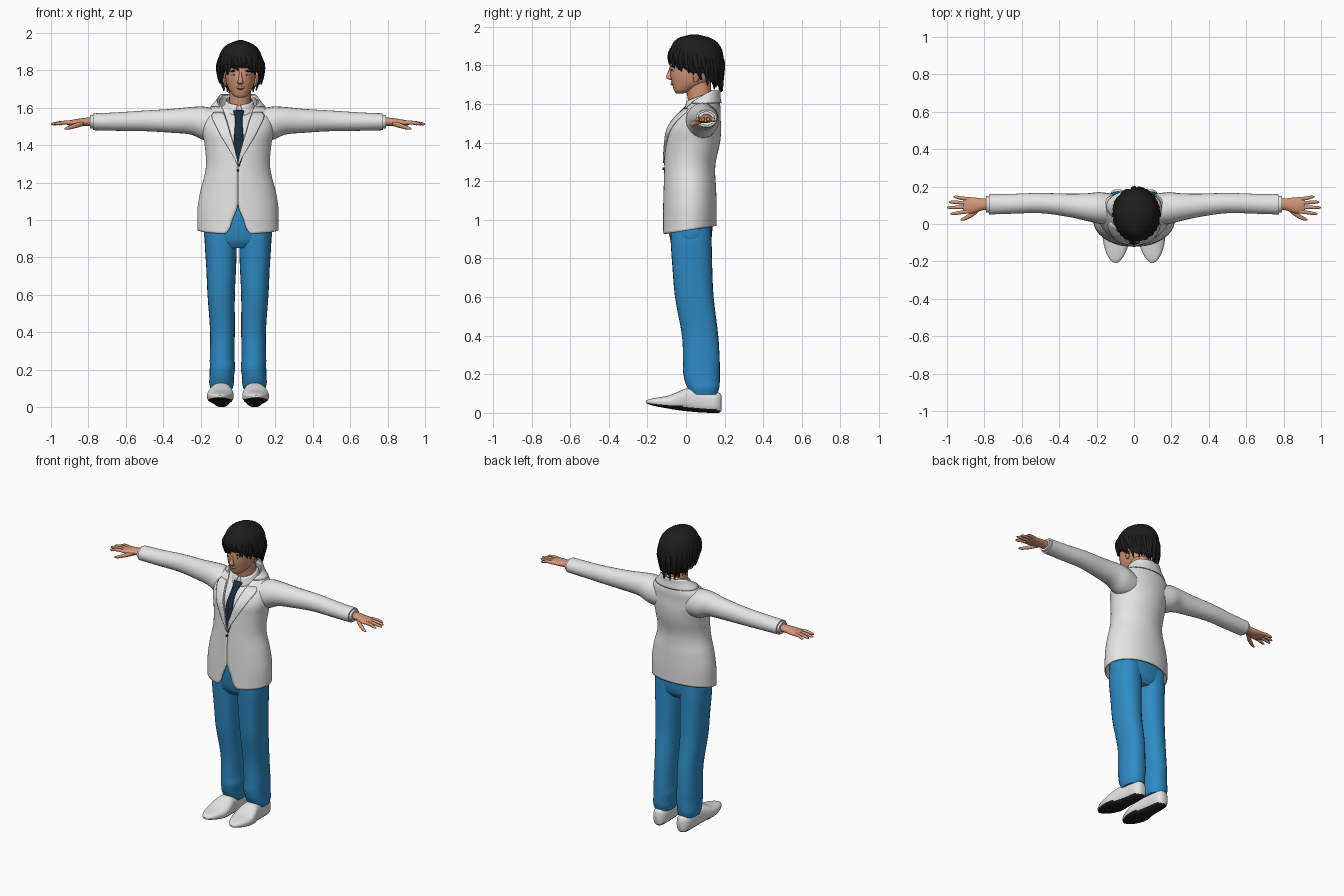
import bpy, bmesh, math, random
from math import sin, cos, pi
random.seed(4)

def material(name, r, g, b):
    m = bpy.data.materials.new(name)
    m.diffuse_color = (r, g, b, 1)
    return m

WHITE = material("white cloth", .78, .78, .78)
BLUE = material("blue cloth", .028, .26, .56)
SKIN = material("skin", .66, .31, .19)
HAIR = material("black hair", .012, .012, .013)
NAVY = material("navy tie", .012, .024, .045)
SOLE = material("black sole", .014, .014, .014)
LIPS = material("lips", .48, .17, .12)
EYE = material("eye white", .7, .68, .66)

def at(keys, t):
    """Smooth interpolation of key tuples by their first value."""
    n = len(keys)
    i = max(0, min(n - 2, sum(k[0] <= t for k in keys) - 1))
    a, b, p, q = keys[i], keys[i + 1], keys[max(i - 1, 0)], keys[min(i + 2, n - 1)]
    h = b[0] - a[0]
    s = (t - a[0]) / h
    out = [t]
    for j in range(1, len(a)):
        m0 = (b[j] - p[j]) / (b[0] - p[0]) * h
        m1 = (q[j] - a[j]) / (q[0] - a[0]) * h
        out.append((2*s**3 - 3*s*s + 1) * a[j] + (s**3 - 2*s*s + s) * m0
                   + (3*s*s - 2*s**3) * b[j] + (s**3 - s*s) * m1)
    return out

def span(a, b, n):
    return [a + (b - a) * i / n for i in range(n + 1)]

def grid(bm, fn, us, vs, closed=False, cap=False):
    rows = [[bm.verts.new(fn(u, v)) for u in us] for v in vs]
    n = len(us)
    for r, s in zip(rows, rows[1:]):
        for i in range(n if closed else n - 1):
            j = (i + 1) % n
            bm.faces.new((r[i], r[j], s[j], s[i]))
    if cap:
        bm.faces.new(rows[0])
        bm.faces.new(rows[-1])

def loft(bm, axis, keys, n=24, sub=4, power=2.0):
    """Closed tube; each key is (position on axis, centre 1, centre 2, radius 1, radius 2)."""
    ts = [t for a, b in zip(keys, keys[1:]) for t in span(a[0], b[0], sub)[:-1]] + [keys[-1][0]]
    def se(w):
        return math.copysign(abs(w) ** (2 / power), w)
    def fn(u, t):
        _, c, d, r, s = at(keys, t)
        p, q = c + r * se(sin(u)), d - s * se(cos(u))
        return {'x': (t, p, q), 'y': (p, t, q), 'z': (p, q, t)}[axis]
    grid(bm, fn, span(0, 2 * pi, n)[:-1], ts, True, True)

def finish(name, bm, mat, mirror=False, solid=0, angle=50):
    bmesh.ops.recalc_face_normals(bm, faces=bm.faces)
    me = bpy.data.meshes.new(name)
    bm.to_mesh(me)
    bm.free()
    me.materials.append(mat)
    ob = bpy.data.objects.new(name, me)
    bpy.context.collection.objects.link(ob)
    bpy.ops.object.select_all(action='DESELECT')
    ob.select_set(True)
    bpy.context.view_layer.objects.active = ob
    bpy.ops.object.shade_smooth_by_angle(angle=math.radians(angle))
    if solid:
        m = ob.modifiers.new("thickness", 'SOLIDIFY')
        m.thickness, m.offset = solid, 0
    if mirror:
        ob.modifiers.new("mirror", 'MIRROR')
    return ob

def tube(name, axis, keys, mat, mirror=False, n=24, power=2.0):
    bm = bmesh.new()
    loft(bm, axis, keys, n, 4, power)
    return finish(name, bm, mat, mirror)

def sheet(name, fn, us, vs, mat, mirror=False, solid=.008):
    bm = bmesh.new()
    grid(bm, fn, us, vs)
    return finish(name, bm, mat, mirror, solid)

# Jacket body: open at the front by an angle that depends on height
J = [(.925, 0, .018, .213, .137), (1.05, 0, .02, .212, .135), (1.15, 0, .02, .197, .132),
     (1.28, 0, .02, .168, .128), (1.40, 0, .035, .174, .137), (1.47, 0, .043, .187, .135),
     (1.53, 0, .06, .188, .115), (1.58, 0, .085, .168, .09), (1.61, 0, .095, .13, .075),
     (1.64, 0, .1, .105, .065), (1.667, 0, .105, .09, .06)]
GAP = [(.925, .32), (.95, .22), (1.0, .14), (1.08, .005), (1.29, .005), (1.45, .2),
       (1.58, .47), (1.62, .95), (1.667, 1.9)]

def coat(z, phi, off=0.0):
    _, cx, cy, a, b = at(J, z)
    x, y = cx + (a + off) * sin(phi), cy - (b + off) * cos(phi)
    hem = max(0, 1 - (z - .925) / .3)
    return (x, y, z + hem * .16 * (y + .12))

def gap(z):
    return max(.004, at(GAP, z)[1])

def wrap(off):
    return lambda u, z: coat(z, gap(z) + u * 2 * (pi - gap(z)), off)

sheet("jacket_body", wrap(0), span(0, 1, 64), span(.925, 1.667, 60), WHITE)
sheet("jacket_collar", wrap(.009), span(0, 1, 40), span(1.605, 1.672, 6), WHITE)
LAPEL = [(1.295, .01), (1.40, .22), (1.50, .36), (1.555, .45), (1.575, .34)]
sheet("lapel", lambda u, z: coat(z, gap(z) + u * at(LAPEL, z)[1], .009),
      span(0, 1, 6), span(1.295, 1.575, 16), WHITE, True)
tube("sleeve", 'x', [(.08, .075, 1.50, .08, .085), (.18, .085, 1.516, .085, .09),
     (.25, .09, 1.53, .074, .074), (.35, .1, 1.53, .062, .064), (.5, .112, 1.53, .054, .055),
     (.65, .108, 1.526, .053, .049), (.775, .105, 1.525, .054, .045)], WHITE, True)
tube("shirt_cuff", 'x', [(.75, .105, 1.525, .045, .037), (.79, .105, 1.525, .044, .036)], WHITE, True)
tube("jacket_button", 'y', [(-.122, 0, 1.265, .007, .007), (-.10, 0, 1.265, .007, .007)], SOLE, n=12)

# Shirt, shirt collar and tie
tube("shirt", 'z', [(z, x, y, a - .014, b - .012) for z, x, y, a, b in J if 1.1 < z < 1.6]
     + [(1.60, 0, .085, .1, .075), (1.622, 0, .08, .065, .06)], WHITE, n=40)

def shirt_collar(u, v):
    phi = .12 + .2 * (1 - v) + u * 2 * (pi - .12 - .2 * (1 - v))
    r = .088 - .02 * v
    y = .072 - (r - .002) * cos(phi)
    return (.006 + r * sin(phi), y, 1.585 + .055 * v + (y - .07) * .38)

sheet("shirt_collar", shirt_collar, span(0, 1, 40), span(0, 1, 4), WHITE, solid=.006)
TIE = [(1.285, .004), (1.33, .026), (1.45, .023), (1.535, .017), (1.55, .02), (1.585, .03)]

def tie(u, z):
    x, y, _ = coat(z, 0, -.004)
    return (u * at(TIE, z)[1] + .004, y - .006 * (1 - u * u), z)

sheet("tie", tie, span(-1, 1, 6), span(1.285, 1.585, 20), NAVY)

# Trousers
tube("trouser_hips", 'z', [(.85, 0, .025, .12, .08), (.89, 0, .025, .176, .105),
     (1.0, 0, .022, .178, .115), (1.12, 0, .022, .16, .112)], BLUE, n=40, power=2.3)
tube("trouser_leg", 'z', [(.095, .088, .092, .058, .07), (.13, .088, .09, .066, .082),
     (.16, .087, .085, .065, .09), (.21, .083, .08, .068, .095), (.26, .085, .08, .066, .095),
     (.40, .083, .073, .066, .094), (.60, .09, .043, .073, .1), (.75, .09, .033, .08, .103),
     (.88, .092, .027, .086, .106), (.97, .09, .025, .086, .105)], BLUE, True, 28, 2.3)

# Shoes: downward faces take the sole colour
shoe = tube("shoe", 'y', [(-.208, .098, .057, .008, .006), (-.19, .098, .057, .03, .014),
     (-.15, .097, .056, .053, .023), (-.09, .095, .056, .07, .034), (-.04, .093, .062, .069, .048),
     (.01, .09, .068, .058, .06), (.08, .088, .062, .05, .06), (.15, .087, .054, .044, .054),
     (.175, .086, .052, .032, .05), (.184, .086, .052, .018, .04)], WHITE, True, 32, 2.7)
shoe.data.materials.append(SOLE)
for f in shoe.data.polygons:
    if f.normal.z < -.45 and f.center.z < .06:
        f.material_index = 1

# Hands: palm, four fingers and thumb
bm = bmesh.new()
loft(bm, 'x', [(.76, .105, 1.525, .03, .025), (.81, .105, 1.525, .032, .022),
     (.86, .1, 1.521, .043, .019), (.9, .1, 1.519, .044, .014), (.915, .1, 1.518, .036, .01)], 18)
for y0, y1, tip in ((.067, .055, .98), (.09, .088, 1.0), (.112, .117, .99), (.133, .145, .965)):
    loft(bm, 'x', [(.885, y0, 1.52, .011, .011), (.93, (y0 + y1) / 2, 1.521, .01, .01),
         (tip - .012, y1, 1.514, .008, .008), (tip, y1, 1.512, .003, .003)], 10, 2)
loft(bm, 'x', [(.825, .085, 1.517, .016, .014), (.865, .052, 1.505, .015, .013),
     (.905, .03, 1.493, .011, .01), (.928, .022, 1.488, .004, .004)], 10, 3)
finish("hand", bm, SKIN, True)

# Neck, head, nose and ears
C = .013
tube("neck", 'z', [(1.54, .008, .08, .06, .06), (1.62, .01, .072, .058, .062),
     (1.72, C, .06, .058, .068)], SKIN)
tube("head", 'z', [(1.655, C, -.032, .018, .018), (1.662, C, -.025, .034, .032),
     (1.68, C, -.005, .05, .06), (1.71, C, .022, .067, .095), (1.75, C, .033, .078, .114),
     (1.80, C, .043, .083, .125), (1.87, C, .05, .08, .12), (1.925, C, .05, .045, .07)],
     SKIN, n=36, power=2.2)
tube("nose", 'z', [(1.724, C, -.074, .009, .006), (1.733, C, -.084, .016, .016),
     (1.745, C, -.086, .013, .016), (1.77, C, -.08, .008, .012), (1.80, C, -.072, .007, .01)], SKIN, n=14)
tube("lips", 'z', [(1.696, C, -.066, .008, .008), (1.703, C, -.068, .02, .012),
     (1.709, C, -.068, .022, .01), (1.717, C, -.07, .008, .009)], LIPS, n=14)
bm, bp, bw, be = (bmesh.new() for _ in range(4))
for s in (-1, 1):
    x = C + s * .033
    loft(be, 'x', [(x - .015, -.066, 1.775, .003, .002), (x, -.068, 1.776, .007, .006),
         (x + .015, -.066, 1.775, .003, .002)], 10)
    loft(bp, 'x', [(x - .006, -.071, 1.776, .002, .004), (x, -.071, 1.776, .006, .006),
         (x + .006, -.071, 1.776, .002, .004)], 10)
    loft(bw, 'x', [(x - .02, -.066, 1.794, .006, .003), (x, -.071, 1.797, .008, .005),
         (x + .02, -.062, 1.794, .006, .003)], 8)
    loft(bm, 'z', [(1.715, C + s * .078, .05, .006, .01), (1.74, C + s * .085, .055, .01, .018),
         (1.775, C + s * .09, .06, .012, .024), (1.79, C + s * .088, .06, .006, .014)], 12)
finish("ears", bm, SKIN)
finish("eyes", be, EYE)
finish("pupils", bp, HAIR)
finish("eyebrows", bw, HAIR)

# Hair: a cap with a varying hairline, covered in tapered locks
H = [(1.69, C, .085, .082, .088), (1.74, C, .07, .104, .116), (1.80, C, .058, .116, .13),
     (1.86, C, .052, .114, .136), (1.91, C, .05, .094, .116), (1.94, C, .045, .06, .08),
     (1.957, C, .042, .012, .015)]
LINE = [(0, 1.815), (.7, 1.81), (1.0, 1.785), (1.35, 1.76), (1.7, 1.765), (2.1, 1.715), (pi, 1.70)]

def hairline(phi):
    return at(LINE, min(abs(phi), 2 * pi - abs(phi)))[1]

def scalp(phi, z, off=0.0):
    _, cx, cy, a, b = at(H, z)
    return (cx + (a + off) * sin(phi), cy - (b + off) * cos(phi), z)

bm = bmesh.new()
grid(bm, lambda u, v: scalp(u, hairline(u) + v * (1.957 - hairline(u))),
     span(0, 2 * pi, 48)[:-1], span(0, 1, 18), True)
bm.faces.new([v for v in bm.verts][-47 - 1:])
finish("hair_cap", bm, HAIR, solid=.008)
bm = bmesh.new()
for i in range(64):
    phi = 2 * pi * i / 64 + random.uniform(-.05, .05)
    top = random.uniform(1.87, 1.935)
    end = hairline(phi) - random.uniform(.0, .04)
    swing, flick = random.uniform(-.22, .22), random.uniform(-.002, .018)
    keys = []
    for s, r in ((1, .003), (.8, .009), (.45, .015), (0, .008)):
        z = top + (end - top) * s
        x, y, _ = scalp(phi + swing * s * s, max(z, 1.71), -.004 + flick * s * s)
        keys.append((z, x, y, r, r))
    loft(bm, 'z', keys, 7, 3)
finish("hair_locks", bm, HAIR, angle=60)
